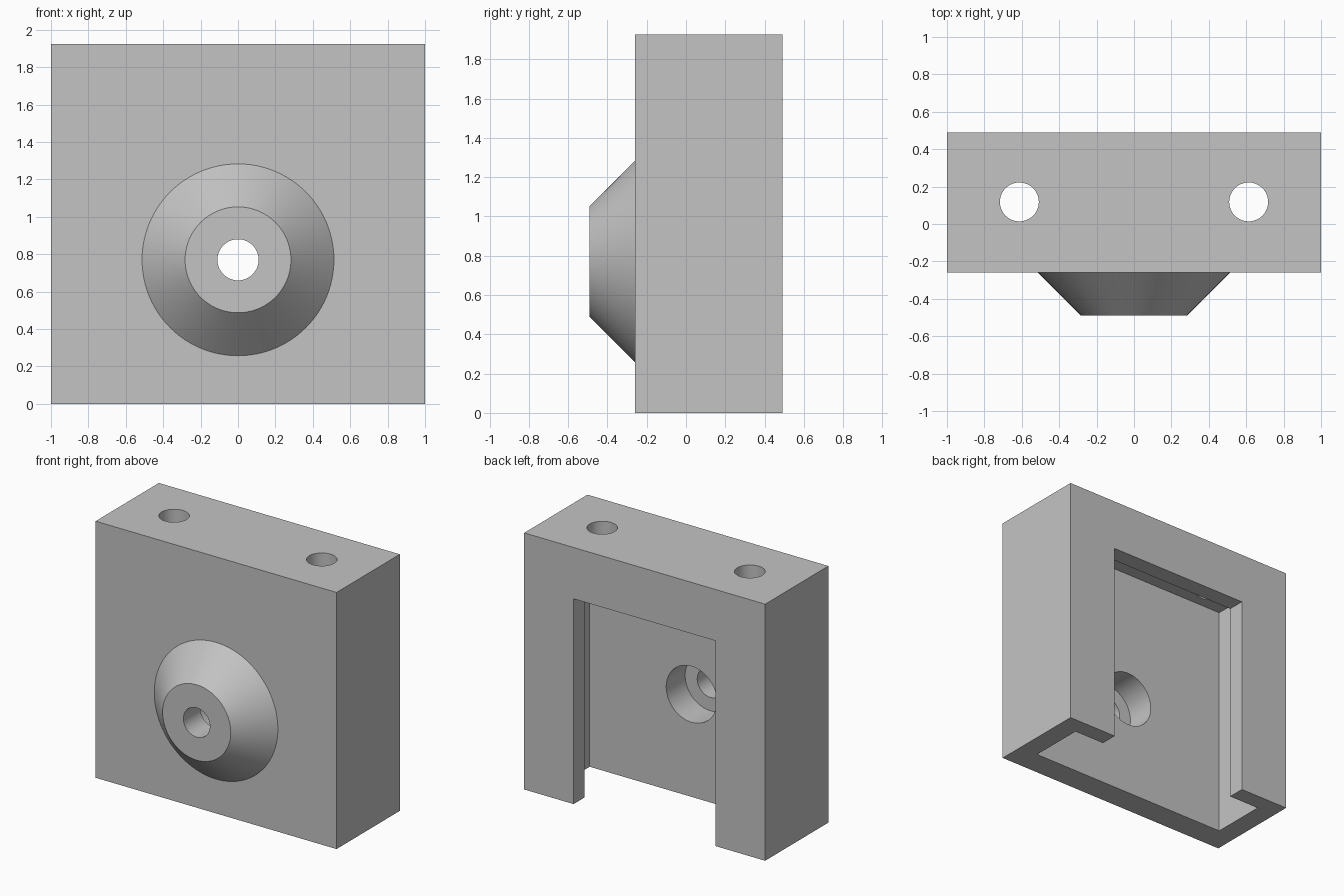
import bpy
import bmesh
from math import cos, sin, tau, radians
from mathutils import Vector
from mathutils.geometry import tessellate_polygon

default = bpy.data.objects.get("Cube")
if default:
    bpy.data.objects.remove(default, do_unlink=True)

HEIGHT, FRONT, BACK = 1.925, -0.26, 0.49
SLOT_X, SLOT_FRONT, SLOT_BACK, SLOT_TOP = 0.845, -0.065, 0.36, 1.79
OPEN_X, OPEN_TOP = 0.59, 1.54
BOSS_Z, BOSS_TIP, STEP = 0.77, -0.49, -0.29

bm = bmesh.new()


def circle_y(radius, y, n=96):
    """Circle round the boss axis, facing along y."""
    return [Vector((radius * cos(tau * i / n), y, BOSS_Z + radius * sin(tau * i / n)))
            for i in range(n)]


def circle_z(x, z, n=64):
    """Rim of a top hole."""
    return [Vector((x + 0.104 * cos(tau * i / n), 0.118 + 0.104 * sin(tau * i / n), z))
            for i in range(n)]


def rect_y(half, y, top):
    """Upright rectangle standing on the ground."""
    return [Vector((x, y, z)) for x, z in
            ((-half, 0), (half, 0), (half, top), (-half, top))]


def rect_z(half, y0, y1, z):
    """Level rectangle."""
    return [Vector((x, y, z)) for x, y in
            ((-half, y0), (half, y0), (half, y1), (-half, y1))]


def face(points):
    bm.faces.new([bm.verts.new(p) for p in points])


def sheet(outer, *holes):
    """Flat face with holes in it."""
    loops = [outer, *holes]
    verts = [bm.verts.new(p) for loop in loops for p in loop]
    for tri in tessellate_polygon(loops):
        bm.faces.new([verts[i] for i in tri])


def tube(a, b):
    """Wall between two matching loops."""
    for i in range(len(a)):
        j = (i + 1) % len(a)
        face((a[i], a[j], b[j], b[i]))


def arch(outer, inner):
    """Frame between two upright rectangles, open at the bottom."""
    face((outer[0], inner[0], inner[3], inner[2], inner[1], outer[1], outer[2], outer[3]))


def three_walls(a, b):
    """Two sides and the top between upright rectangles."""
    for i, j in ((1, 2), (2, 3), (3, 0)):
        face((a[i], a[j], b[j], b[i]))


front, back = rect_y(1, FRONT, HEIGHT), rect_y(1, BACK, HEIGHT)
slot_front = rect_y(SLOT_X, SLOT_FRONT, SLOT_TOP)
slot_back = rect_y(SLOT_X, SLOT_BACK, SLOT_TOP)
lip_front = rect_y(OPEN_X, SLOT_BACK, OPEN_TOP)
lip_back = rect_y(OPEN_X, BACK, OPEN_TOP)

# Outer block: sides, back frame and C-shaped underside
for i, j in ((1, 2), (3, 0)):
    face((front[i], front[j], back[j], back[i]))
arch(back, lip_back)
face((front[0], front[1], back[1], lip_back[1], lip_front[1], slot_back[1],
      slot_front[1], slot_front[0], slot_back[0], lip_front[0], lip_back[0], back[0]))

# T-shaped slot: retaining lip and side walls
arch(slot_back, lip_front)
three_walls(lip_front, lip_back)
for i, j in ((1, 2), (3, 0)):
    face((slot_front[i], slot_front[j], slot_back[j], slot_back[i]))

# Top and slot ceiling, joined by the two holes
upper = [circle_z(x, HEIGHT) for x in (-0.613, 0.613)]
lower = [circle_z(x, SLOT_TOP) for x in (-0.613, 0.613)]
sheet(rect_z(1, FRONT, BACK, HEIGHT), *upper)
sheet(rect_z(SLOT_X, SLOT_FRONT, SLOT_BACK, SLOT_TOP), *lower)
for a, b in zip(upper, lower):
    tube(a, b)

# Front wall, conical boss and stepped bore
rings = [circle_y(r, y) for r, y in (
    (0.513, FRONT), (0.283, BOSS_TIP), (0.11, BOSS_TIP),
    (0.11, STEP), (0.21, STEP), (0.21, SLOT_FRONT))]
sheet(front, rings[0])
for a, b in zip(rings, rings[1:]):
    tube(a, b)
sheet(slot_front, rings[-1])

# Weld into one solid, smooth on curves and sharp at corners
bmesh.ops.remove_doubles(bm, verts=bm.verts[:], dist=0.0001)
bmesh.ops.recalc_face_normals(bm, faces=bm.faces[:])
for f in bm.faces:
    f.smooth = True
for e in bm.edges:
    e.smooth = e.calc_face_angle(0) < radians(25)

grey = bpy.data.materials.new("plain grey")
grey.use_nodes = True
colour = (0.55, 0.55, 0.55, 1)
grey.diffuse_color = colour
grey.node_tree.nodes["Principled BSDF"].inputs["Base Color"].default_value = colour

mesh = bpy.data.meshes.new("slotted_housing")
bm.to_mesh(mesh)
bm.free()
mesh.materials.append(grey)
housing = bpy.data.objects.new("slotted_housing", mesh)
bpy.context.scene.collection.objects.link(housing)
